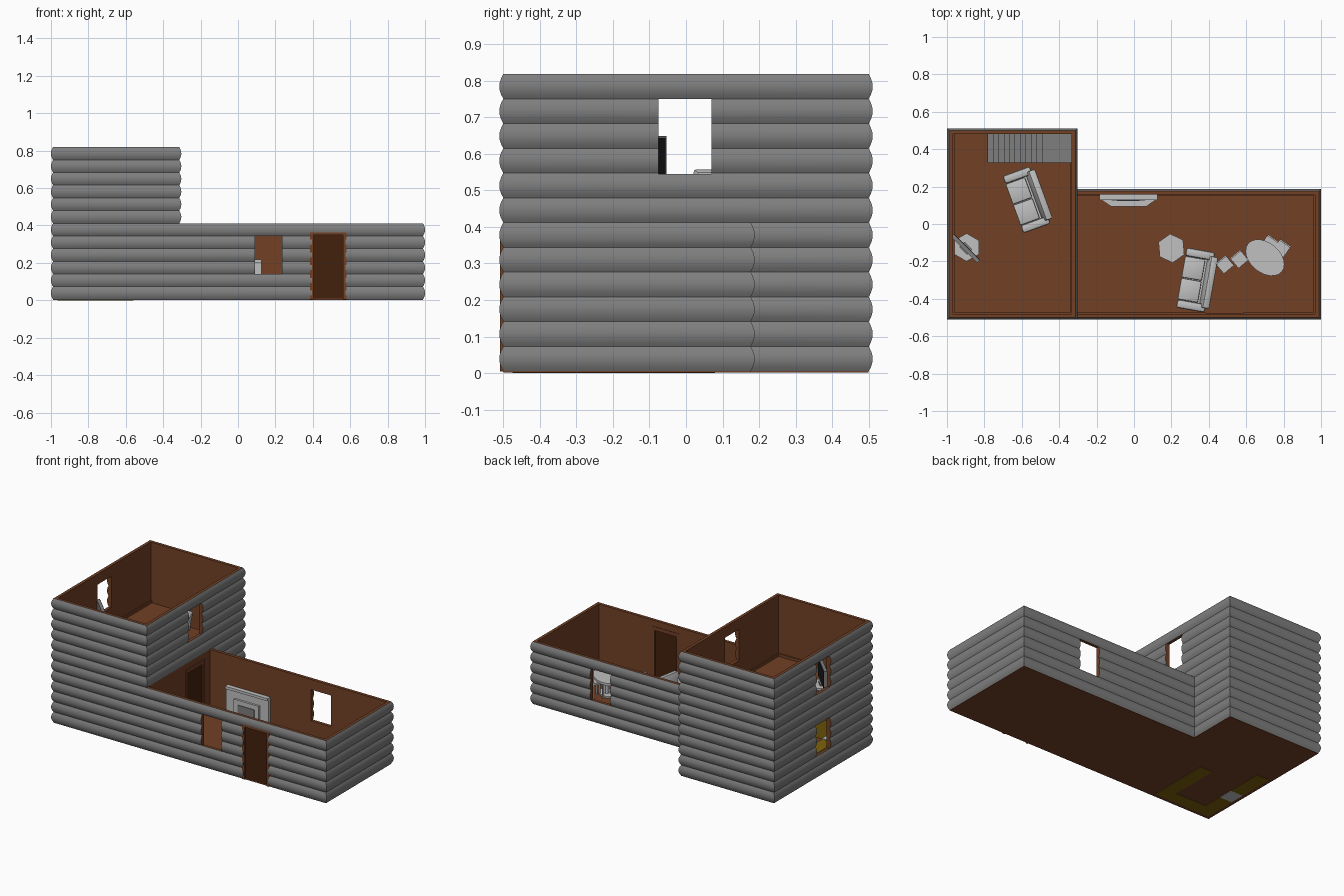
import bpy, bmesh, math
from mathutils import Matrix, Vector

if "Cube" in bpy.data.objects:
    bpy.data.objects.remove(bpy.data.objects["Cube"])


def material(name, rgb):
    m = bpy.data.materials.new(name)
    m.diffuse_color = (*rgb, 1)
    m.use_nodes = True
    m.node_tree.nodes["Principled BSDF"].inputs["Base Color"].default_value = m.diffuse_color
    return m


GREY = material("log grey", (0.21, 0.21, 0.21))
BROWN = material("wood brown", (0.17, 0.052, 0.019))
DARK = material("door brown", (0.055, 0.015, 0.004))
LIGHT = material("furniture grey", (0.53, 0.53, 0.53))
YELLOW = material("kitchen yellow", (0.21, 0.125, 0.004))
BLACK = material("screen black", (0.01, 0.01, 0.01))

LOG, BULGE, THICK, BASE = 0.0678, 0.011, 0.02, 0.005
STOREY = LOG * 6
FLOOR1, FLOOR2 = 0.01, BASE + STOREY + 0.01


def finish(name, bm, mats, smooth=False):
    bmesh.ops.remove_doubles(bm, verts=bm.verts, dist=1e-5)
    bmesh.ops.recalc_face_normals(bm, faces=bm.faces)
    me = bpy.data.meshes.new(name)
    bm.to_mesh(me)
    bm.free()
    for m in mats:
        me.materials.append(m)
    ob = bpy.data.objects.new(name, me)
    bpy.context.collection.objects.link(ob)
    if smooth:
        bpy.ops.object.select_all(action='DESELECT')
        ob.select_set(True)
        bpy.context.view_layer.objects.active = ob
        bpy.ops.object.shade_smooth_by_angle(angle=math.radians(40))
    return ob


def place(x, y, z, deg=0):
    return Matrix.Translation((x, y, z)) @ Matrix.Rotation(math.radians(deg), 4, 'Z')


def box(name, x, y, z, mat, at=Matrix(), bevel=0):
    """Box from (min, max) pairs, placed by a matrix."""
    bm = bmesh.new()
    bmesh.ops.create_cube(bm, size=1)
    for v in bm.verts:
        v.co = Vector([(a + b) / 2 + c * (b - a) for (a, b), c in zip((x, y, z), v.co)])
    if bevel:
        bmesh.ops.bevel(bm, geom=bm.edges[:], offset=bevel, segments=2, affect='EDGES', profile=0.5)
    bm.transform(at)
    return finish(name, bm, [mat], bevel > 0)


def disc(name, rx, ry, z, sides, mat, at):
    bm = bmesh.new()
    bmesh.ops.create_cone(bm, cap_ends=True, segments=sides, radius1=1, radius2=1, depth=1)
    bm.transform(at @ Matrix.Translation((0, 0, sum(z) / 2)) @ Matrix.Diagonal((rx, ry, z[1] - z[0], 1)))
    return finish(name, bm, [mat], sides > 8)


def log_walls(name, poly, z0, openings):
    """Ring of log walls; openings = {edge index: [(u0, u1, za, zb)]}."""
    bm = bmesh.new()
    zs = {round(z0 + LOG * (i / 6), 5) for i in range(37)}
    for ops in openings.values():
        for o in ops:
            zs |= {z for z in o[2:] if z > z0}
    zs = sorted(zs)

    def bulge(z):
        t = ((z - z0) / LOG) % 1
        return BULGE * (1 - (2 * t - 1) ** 2) if 0.001 < t < 0.999 else 0

    n = len(poly)
    P = [Vector((*p, 0)) for p in poly]
    dirs = [(P[(i + 1) % n] - P[i]).normalized() for i in range(n)]
    turn = [1 if dirs[i - 1].cross(dirs[i]).z > 0 else -1 for i in range(n)]
    for k in range(n):
        d = dirs[k]
        out = Vector((d.y, -d.x, 0))
        L = (P[(k + 1) % n] - P[k]).length
        ops = openings.get(k, [])
        us = sorted({0, L} | {u for o in ops for u in o[:2]})
        nu, nz = len(us) - 1, len(zs) - 1

        def vert(i, j, outer):
            off = bulge(zs[j]) if outer else -THICK
            u = us[i] + (-turn[k] * off if i == 0 else turn[(k + 1) % n] * off if i == nu else 0)
            return bm.verts.new(P[k] + d * u + out * off + Vector((0, 0, zs[j])))

        def solid(i, j):
            if not 0 <= j < nz:
                return False
            if not 0 <= i < nu:
                return True
            u, z = (us[i] + us[i + 1]) / 2, (zs[j] + zs[j + 1]) / 2
            return not any(o[0] < u < o[1] and o[2] < z < o[3] for o in ops)

        for i in range(nu):
            for j in range(nz):
                if not solid(i, j):
                    continue
                ring = [(i, j), (i + 1, j), (i + 1, j + 1), (i, j + 1)]
                bm.faces.new([vert(*c, True) for c in ring]).material_index = 0
                bm.faces.new([vert(*c, False) for c in ring[::-1]]).material_index = 1
                for s, (di, dj) in enumerate([(0, -1), (1, 0), (0, 1), (-1, 0)]):
                    if not solid(i + di, j + dj):
                        a, b = ring[s], ring[(s + 1) % 4]
                        f = bm.faces.new([vert(*a, True), vert(*a, False), vert(*b, False), vert(*b, True)])
                        f.material_index = 1
    return finish(name, bm, [GREY, BROWN], True)


# Log shell: L-shaped ground storey and rectangular upper storey
X0, X1, XM, Y0, Y1, YM = -0.989, 0.989, -0.314, -0.5, 0.5, 0.177
WIN1, WIN2 = (0.14, 0.345), (0.545, 0.75)
log_walls("ground_log_walls", [(X0, Y0), (X1, Y0), (X1, YM), (XM, YM), (XM, Y1), (X0, Y1)], BASE, {
    0: [(0.09 - X0, 0.235 - X0, *WIN1), (0.395 - X0, 0.575 - X0, 0, 0.36)],
    2: [(X1 - 0.565, X1 - 0.42, *WIN1)],
    5: [(Y1 - 0.07, Y1 + 0.075, *WIN1)]})
log_walls("upper_log_walls", [(X0, Y0), (XM, Y0), (XM, Y1), (X0, Y1)], BASE + STOREY, {
    1: [(-0.075 - Y0, 0.07 - Y0, *WIN2)],
    3: [(Y1 - 0.07, Y1 + 0.075, *WIN2)]})

# Partition between the two ground-floor rooms
px, top = (XM - THICK, XM), BASE + STOREY
box("partition_front", px, (Y0 + THICK, -0.09), (BASE, top), BROWN)
box("partition_back", px, (0.09, YM), (BASE, top), BROWN)
box("partition_lintel", px, (-0.09, 0.09), (0.36, top), BROWN)

# Floors, with a stairwell in the upper one
xi, yi = (X0 + 0.01, XM - 0.01), (Y0 + 0.01, Y1 - 0.01)
box("ground_floor_left", (X0, XM), (Y0, Y1), (0.002, FLOOR1), BROWN)
box("ground_floor_right", (XM, X1), (Y0, YM), (0.002, FLOOR1), BROWN)
box("upper_floor_main", xi, (yi[0], 0.33), (FLOOR2 - 0.012, FLOOR2), BROWN)
box("upper_floor_side", (xi[0], -0.78), (0.33, yi[1]), (FLOOR2 - 0.012, FLOOR2), BROWN)


# Skirting boards
def skirting(name, x, y, z):
    t, h = 0.008, 0.018
    box(name + "_front", x, (y[0], y[0] + t), (z, z + h), BROWN)
    box(name + "_left", (x[0], x[0] + t), y, (z, z + h), BROWN)
    box(name + "_right", (x[1] - t, x[1]), (y[0], min(y[1], 0.33)), (z, z + h), BROWN)


skirting("upper_skirting", (X0 + THICK, XM - THICK), (Y0 + THICK, Y1 - THICK), FLOOR2)
box("right_room_front_skirting_a", (XM, 0.385), (-0.48, -0.472), (FLOOR1, 0.028), BROWN)
box("right_room_front_skirting_b", (0.585, 0.969), (-0.48, -0.472), (FLOOR1, 0.028), BROWN)
box("right_room_back_skirting", (XM, 0.969), (0.149, 0.157), (FLOOR1, 0.028), BROWN)
box("right_room_side_skirting", (0.961, 0.969), (-0.48, 0.157), (FLOOR1, 0.028), BROWN)


# Doors with frames: local x along the wall, y through it
def door(name, at):
    box(name + "_panel", (-0.08, 0.08), (-0.006, 0.006), (0.004, 0.35), DARK, at)
    for s in (-1, 1):
        box(name + "_jamb", sorted((s * 0.079, s * 0.097)), (-0.016, 0.016), (0.004, 0.37), BROWN, at)
    box(name + "_head", (-0.097, 0.097), (-0.016, 0.016), (0.348, 0.372), BROWN, at)


door("front_door", place(0.483, -0.493, 0))
door("inner_door", place(XM - THICK / 2, 0, 0, 90))

# Stairs with a low landing, climbing towards the left
box("stair_landing", (-0.49, -0.335), (0.33, 0.48), (FLOOR1, 0.12), GREY)
for i in range(10):
    z = 0.12 + (i + 1) * 0.0285
    box("stair_step", (-0.78, -0.49 - i * 0.029) if i == 0 else (-0.519 - i * 0.029 + 0.0, -0.49 - i * 0.029),
        (0.33, 0.48), (max(FLOOR1, z - 0.07) if i else FLOOR1, z), GREY)


# Furniture helpers
def sofa(name, at):
    box(name + "_base", (-0.15, 0.15), (-0.075, 0.06), (0, 0.045), LIGHT, at)
    for s in (-1, 1):
        box(name + "_arm", sorted((s * 0.118, s * 0.163)), (-0.08, 0.075), (0, 0.1), LIGHT, at, 0.012)
        box(name + "_cushion", sorted((s * 0.002, s * 0.117)), (-0.08, 0.03), (0.045, 0.07), LIGHT, at, 0.006)
    tilt = at @ Matrix.Translation((0, 0.045, 0.03)) @ Matrix.Rotation(math.radians(-12), 4, 'X')
    box(name + "_back", (-0.14, 0.14), (-0.008, 0.03), (0, 0.108), LIGHT, tilt, 0.008)


def chair(name, at):
    h = 0.035
    box(name + "_seat", (-h, h), (-h, h), (0.095, 0.108), LIGHT, at)
    for sx in (-1, 1):
        for sy in (-1, 1):
            box(name + "_leg", sorted((sx * h, sx * 0.026)), sorted((sy * h, sy * 0.026)), (0, 0.095), LIGHT, at)
        box(name + "_post", sorted((sx * h, sx * 0.026)), (0.027, h), (0.108, 0.2), LIGHT, at)
    box(name + "_back_rest", (-h, h), (0.028, 0.036), (0.145, 0.2), LIGHT, at)


def table(name, rx, ry, height, sides, at):
    disc(name + "_top", rx, ry, (height - 0.015, height), sides, LIGHT, at)
    disc(name + "_stem", 0.02, 0.02, (0.01, height - 0.015), 8, LIGHT, at)
    disc(name + "_foot", rx * 0.55, ry * 0.55, (0, 0.01), sides, LIGHT, at)


# Right room: sofa, side table, dining set
sofa("ground_sofa", place(0.332, -0.3, FLOOR1, -100))
table("side_table", 0.076, 0.078, 0.1, 6, place(0.2, -0.13, FLOOR1, 5))
table("dining_table", 0.118, 0.08, 0.12, 24, place(0.7, -0.18, FLOOR1, -40))
for x, y, r in ((0.485, -0.217, 40), (0.563, -0.188, 40), (0.725, -0.105, -35), (0.79, -0.13, -35)):
    chair("dining_chair", place(x, y, FLOOR1, r))

# Fireplace on the back wall, with a tapered hearth
box("fireplace_breast", (-0.185, 0.125), (0.14, 0.165), (FLOOR1, 0.2), LIGHT)
box("fireplace_mantel", (-0.185, 0.125), (0.128, 0.165), (0.2, 0.217), LIGHT)
box("fireplace_surround", (-0.12, 0.06), (0.126, 0.14), (FLOOR1, 0.15), LIGHT)
box("fireplace_firebox", (-0.09, 0.03), (0.122, 0.127), (0.04, 0.12), GREY)
bm = bmesh.new()
f = bm.faces.new([bm.verts.new((x, y, FLOOR1)) for x, y in
                  ((-0.12, 0.093), (0.065, 0.093), (0.125, 0.135), (-0.185, 0.135))])
ext = bmesh.ops.extrude_face_region(bm, geom=[f])["geom"]
bmesh.ops.translate(bm, vec=(0, 0, 0.035), verts=[v for v in ext if isinstance(v, bmesh.types.BMVert)])
bm.faces.new([v for v in bm.verts if v.co.z < FLOOR1 + 0.001]) if not f.is_valid else None
finish("fireplace_hearth", bm, [LIGHT])

# Upper room: sofa and television on a stand
sofa("upper_sofa", place(-0.572, 0.13, FLOOR2, -70))
table("television_stand", 0.075, 0.075, 0.1, 6, place(-0.895, -0.125, FLOOR2))
tv = place(-0.9, -0.13, FLOOR2 + 0.1, -45)
box("television_case", (-0.1, 0.1), (-0.012, 0.008), (0.01, 0.127), GREY, tv)
box("television_screen", (-0.094, 0.094), (0.008, 0.011), (0.016, 0.121), BLACK, tv)
box("television_foot", (-0.03, 0.03), (-0.02, 0.02), (0, 0.01), GREY, tv)

# Kitchen counters on the ground floor
box("counter_left", (-0.965, -0.875), (-0.16, 0.08), (0, 0.14), YELLOW)
box("counter_corner", (-0.965, -0.875), (-0.475, -0.26), (0, 0.14), YELLOW)
box("counter_front", (-0.875, -0.56), (-0.475, -0.39), (0, 0.14), YELLOW)
box("counter_island", (-0.65, -0.56), (-0.39, -0.06), (0, 0.14), YELLOW)
box("stove", (-0.965, -0.875), (-0.26, -0.16), (0, 0.145), LIGHT)
